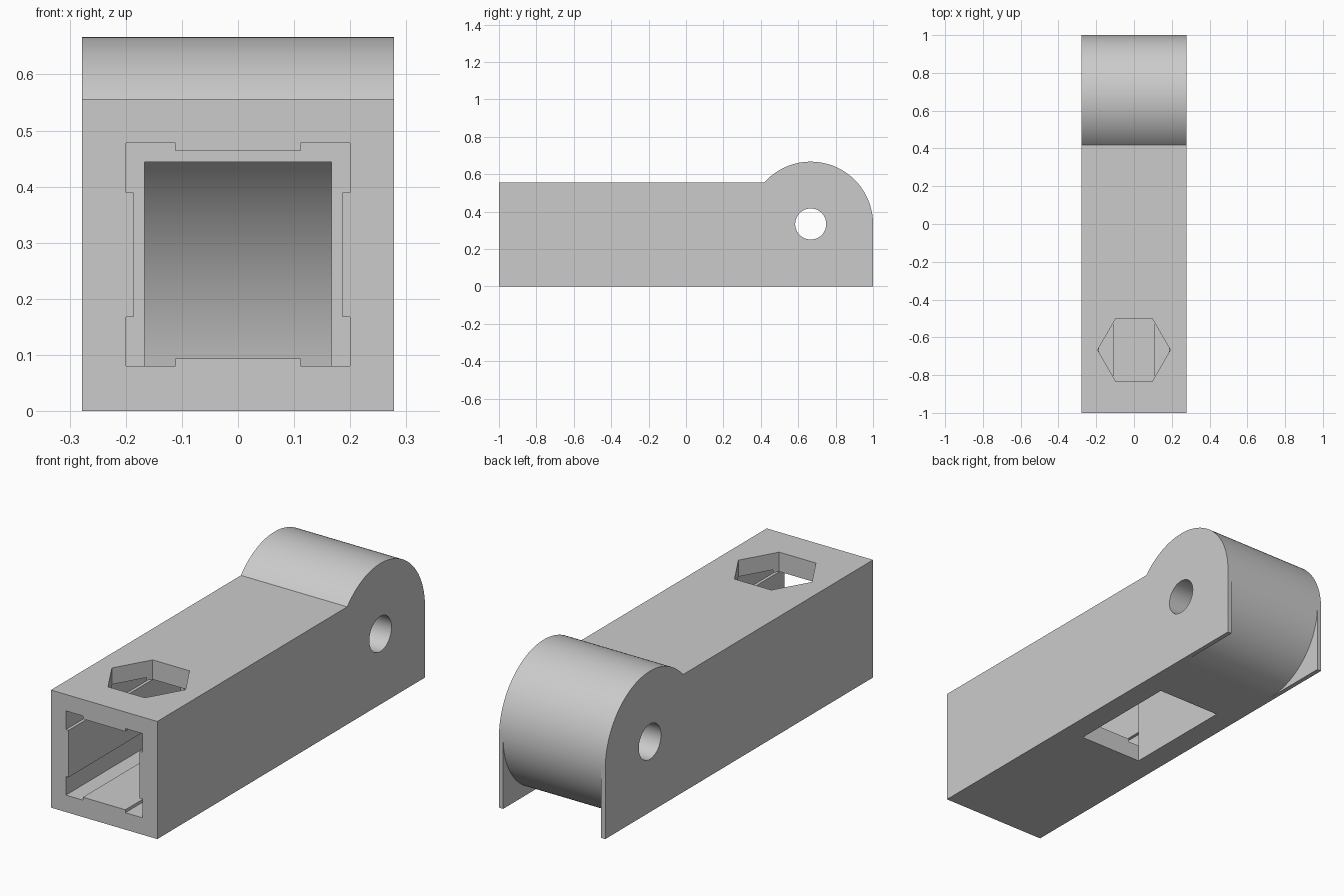
import bpy, bmesh
from math import sin, cos, pi, asin, sqrt
from mathutils import Vector

if "Cube" in bpy.data.objects:
    bpy.data.objects.remove(bpy.data.objects["Cube"])

grey = bpy.data.materials.new("light grey")
grey.use_nodes = True
grey.diffuse_color = (0.6, 0.6, 0.6, 1)
grey.node_tree.nodes["Principled BSDF"].inputs["Base Color"].default_value = (0.6, 0.6, 0.6, 1)


def arc(cy, cz, r, a0, a1, n):
    return [(cy + r * cos(a0 + (a1 - a0) * i / n), cz + r * sin(a0 + (a1 - a0) * i / n))
            for i in range(n + 1)]


def prism(name, profile, axis, start, end):
    """Extrude a 2D profile along one axis; the profile uses the other two axes in order."""
    def place(p, d):
        c = list(p)
        c.insert(axis, d)
        return Vector(c)
    bm = bmesh.new()
    base = bm.faces.new([bm.verts.new(place(p, start)) for p in profile])
    new = bmesh.ops.extrude_face_region(bm, geom=[base])["geom"]
    step = place((0, 0), end - start)
    bmesh.ops.translate(bm, vec=step, verts=[v for v in new if isinstance(v, bmesh.types.BMVert)])
    bmesh.ops.recalc_face_normals(bm, faces=bm.faces)
    mesh = bpy.data.meshes.new(name)
    bm.to_mesh(mesh)
    bm.free()
    mesh.materials.append(grey)
    obj = bpy.data.objects.new(name, mesh)
    bpy.context.collection.objects.link(obj)
    return obj


W, H, R = 0.278, 0.556, 1 / 3       # half width, bar height, knuckle radius
KY = 1 - R                          # knuckle centre along y
PLATE = 0.022                       # rear cheek thickness

# Bar with rounded knuckle
crest = pi - asin((H - R) / R)
body = prism("hinge_bar", [(-1, 0), (1, 0)] + arc(KY, R, R, 0, crest, 48) + [(-1, H)], 0, -W, W)

# Gap under the knuckle, leaving a thin cheek each side
gap = prism("knuckle_gap_cutter",
            arc(KY, R, R, -pi / 2, 0, 32) + [(1.1, R), (1.1, -0.1), (KY, -0.1)],
            0, -W + PLATE, W - PLATE)

# Pivot hole across the knuckle
pin = prism("pin_hole_cutter", arc(KY, R, 0.083, 0, 2 * pi, 48)[:-1], 0, -1, 1)

# Front socket: square with clearance at the four corners
quarter = [(0.186, 0.111), (0.2, 0.111), (0.2, 0.199), (0.111, 0.199), (0.111, 0.185)]
outline = []
for sx, sz in ((1, 1), (-1, 1), (-1, -1), (1, -1)):
    pts = [(sx * x, 0.279 + sz * z) for x, z in quarter]
    outline += pts if sx * sz > 0 else pts[::-1]
socket = prism("socket_cutter", outline, 1, -1.1, -0.165)

# Inner cavity with curved back wall, open below
CY, CR, CH = -1 / 6, 0.556, 0.444
cavity = prism("cavity_cutter",
               [(CY, -0.1), (CY + CR, -0.1)] + arc(CY, 0, CR, 0, asin(CH / CR), 32) + [(CY, CH)],
               0, -1 / 6, 1 / 6)

# Hexagonal opening in the top
hexagon = prism("hex_opening_cutter", arc(0, -2 / 3, 1 / (3 * sqrt(3)), 0, 2 * pi, 6)[:-1], 2, 0.4, 0.7)

bpy.context.view_layer.objects.active = body
for cutter in (gap, pin, socket, cavity, hexagon):
    cutter.hide_render = True
    mod = body.modifiers.new(cutter.name, "BOOLEAN")
    mod.operation = "DIFFERENCE"
    mod.solver = "EXACT"
    mod.object = cutter
    bpy.ops.object.modifier_apply(modifier=mod.name)
    bpy.data.objects.remove(cutter)

bpy.ops.object.select_all(action="DESELECT")
body.select_set(True)
bpy.ops.object.shade_smooth_by_angle(angle=pi / 6)
